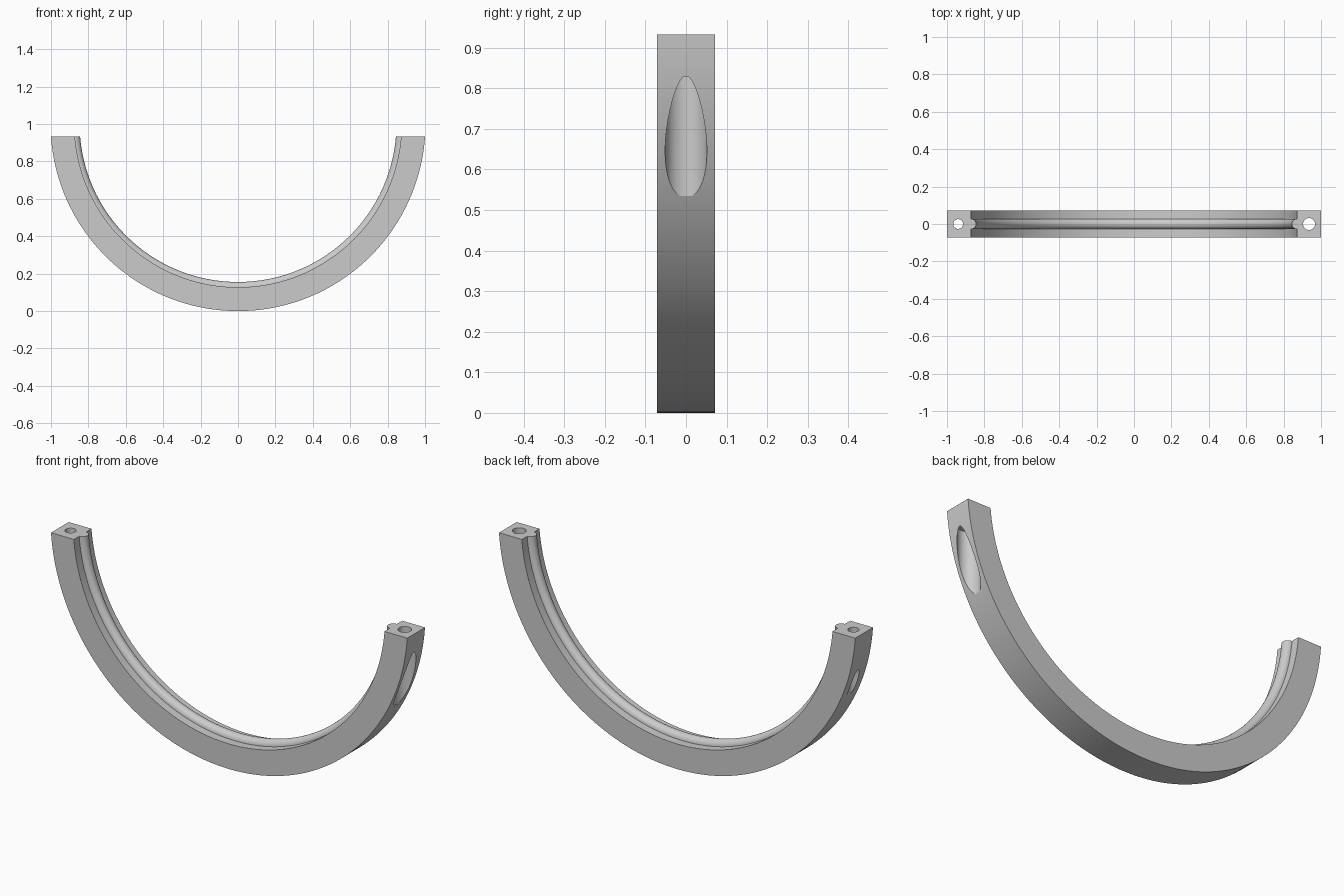
import bpy, bmesh, math
from mathutils import Vector

cube = bpy.data.objects.get("Cube")
if cube:
    bpy.data.objects.remove(cube, do_unlink=True)

OUTER, INNER, RAIL = 1.0025, 0.875, 0.028
HALF_DEPTH, TOP = 0.071, 0.932
CENTRE = Vector((0, 0, OUTER))

grey = bpy.data.materials.new("Plain grey")
grey.use_nodes = True
grey.diffuse_color = (0.6, 0.6, 0.6, 1)
grey.node_tree.nodes["Principled BSDF"].inputs["Base Color"].default_value = (0.6, 0.6, 0.6, 1)

# Cross-section: square bar with a half-round rail on its inner side
profile = [(OUTER, -HALF_DEPTH), (OUTER, HALF_DEPTH), (INNER, HALF_DEPTH)]
for i in range(17):
    a = math.pi * i / 16
    profile.append((INNER - RAIL * math.sin(a), RAIL * math.cos(a)))
profile.append((INNER, -HALF_DEPTH))

# Sweep the section through a half circle, then trim the two ends level
bm = bmesh.new()
verts = [bm.verts.new((r, y, OUTER)) for r, y in profile]
edges = [bm.edges.new((v, verts[i - 1])) for i, v in enumerate(verts)]
bmesh.ops.spin(bm, geom=verts + edges, cent=CENTRE, axis=(0, 1, 0),
               angle=math.pi, steps=128, use_duplicate=False)
cut = bmesh.ops.bisect_plane(bm, geom=bm.verts[:] + bm.edges[:] + bm.faces[:],
                             plane_co=(0, 0, TOP), plane_no=(0, 0, 1), clear_outer=True)
rim = [e for e in cut["geom_cut"] if isinstance(e, bmesh.types.BMEdge)]
bmesh.ops.edgeloop_fill(bm, edges=rim)
bmesh.ops.recalc_face_normals(bm, faces=bm.faces[:])
mesh = bpy.data.meshes.new("half_ring")
bm.to_mesh(mesh)
bm.free()
ring = bpy.data.objects.new("half_ring", mesh)
bpy.context.collection.objects.link(ring)
mesh.materials.append(grey)


def drill(name, x, radius, bottom, top):
    """Bore a vertical round hole through the ring."""
    bpy.ops.mesh.primitive_cylinder_add(vertices=48, radius=radius, depth=top - bottom,
                                        location=(x, 0, (top + bottom) / 2))
    cutter = bpy.context.object
    cutter.name = name
    cutter.hide_render = True
    cutter.data.materials.append(grey)
    mod = ring.modifiers.new(name, "BOOLEAN")
    mod.operation, mod.solver, mod.object = "DIFFERENCE", "EXACT", cutter
    bpy.ops.object.select_all(action="DESELECT")
    ring.select_set(True)
    bpy.context.view_layer.objects.active = ring
    bpy.ops.object.modifier_apply(modifier=mod.name)
    bpy.data.objects.remove(cutter, do_unlink=True)


# Narrow hole at one end, counterbored hole at the other
drill("left_bore", 0.936, 0.032, 0.6, 1.1)
drill("left_counterbore", 0.936, 0.0515, 0.535, 0.85)
drill("right_bore", -0.94, 0.026, 0.4, 1.1)

bpy.ops.object.shade_smooth_by_angle(angle=math.radians(30))
